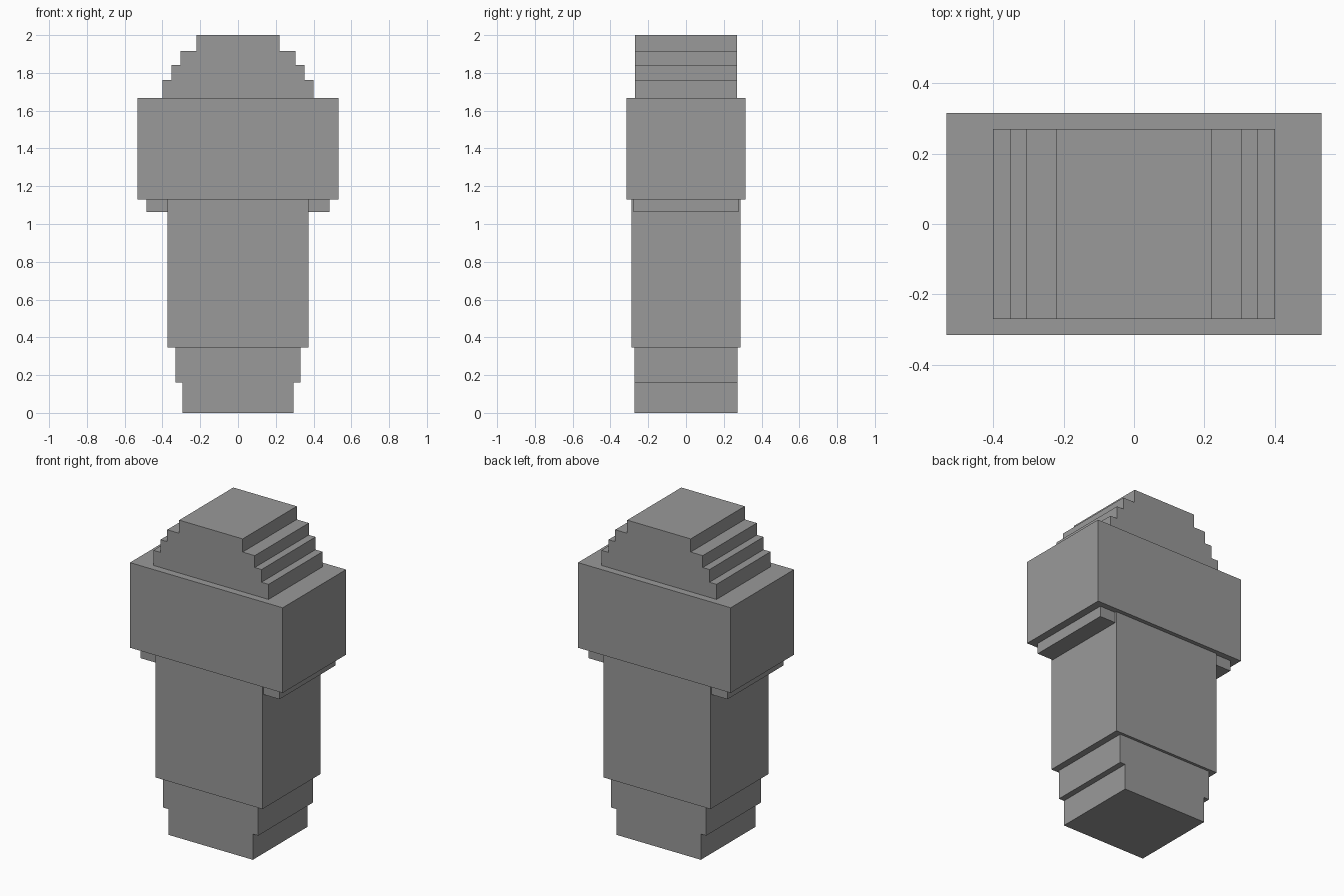
import bpy
import bmesh

cube = bpy.data.objects.get("Cube")
if cube:
    bpy.data.objects.remove(cube, do_unlink=True)

# One flat grey for the whole model
grey = bpy.data.materials.new("stone grey")
colour = (0.32, 0.32, 0.32, 1)
grey.diffuse_color = colour
grey.use_nodes = True
grey.node_tree.nodes["Principled BSDF"].inputs["Base Color"].default_value = colour


def stepped_block(name, half_depth, bottom, tiers):
    """Extrude a mirrored, stepped front profile; tiers are (half width, top z)."""
    side = []
    for half_width, top in tiers:
        side += [(half_width, bottom), (half_width, top)]
        bottom = top
    outline = side + [(-x, z) for x, z in reversed(side)]

    bm = bmesh.new()
    front = bm.faces.new([bm.verts.new((x, -half_depth, z)) for x, z in outline])
    result = bmesh.ops.extrude_face_region(bm, geom=[front], use_keep_orig=True)
    moved = [v for v in result["geom"] if isinstance(v, bmesh.types.BMVert)]
    bmesh.ops.translate(bm, verts=moved, vec=(0, 2 * half_depth, 0))
    bmesh.ops.recalc_face_normals(bm, faces=bm.faces)

    mesh = bpy.data.meshes.new(name)
    bm.to_mesh(mesh)
    bm.free()
    mesh.materials.append(grey)
    obj = bpy.data.objects.new(name, mesh)
    bpy.context.collection.objects.link(obj)
    return obj


# Stepped foot, narrower at the ground
stepped_block("foot", 0.272, 0, [(0.294, 0.162), (0.331, 0.347)])

# Tall main column
stepped_block("column", 0.289, 0.347, [(0.373, 1.131)])

# Thin ledge showing on both sides under the wide block
stepped_block("ledge", 0.278, 1.064, [(0.484, 1.131)])

# Wide upper block
stepped_block("upper_block", 0.315, 1.131, [(0.532, 1.667)])

# Stepped crown
stepped_block("crown", 0.269, 1.667,
              [(0.401, 1.762), (0.352, 1.842), (0.305, 1.917), (0.221, 2.0)])
